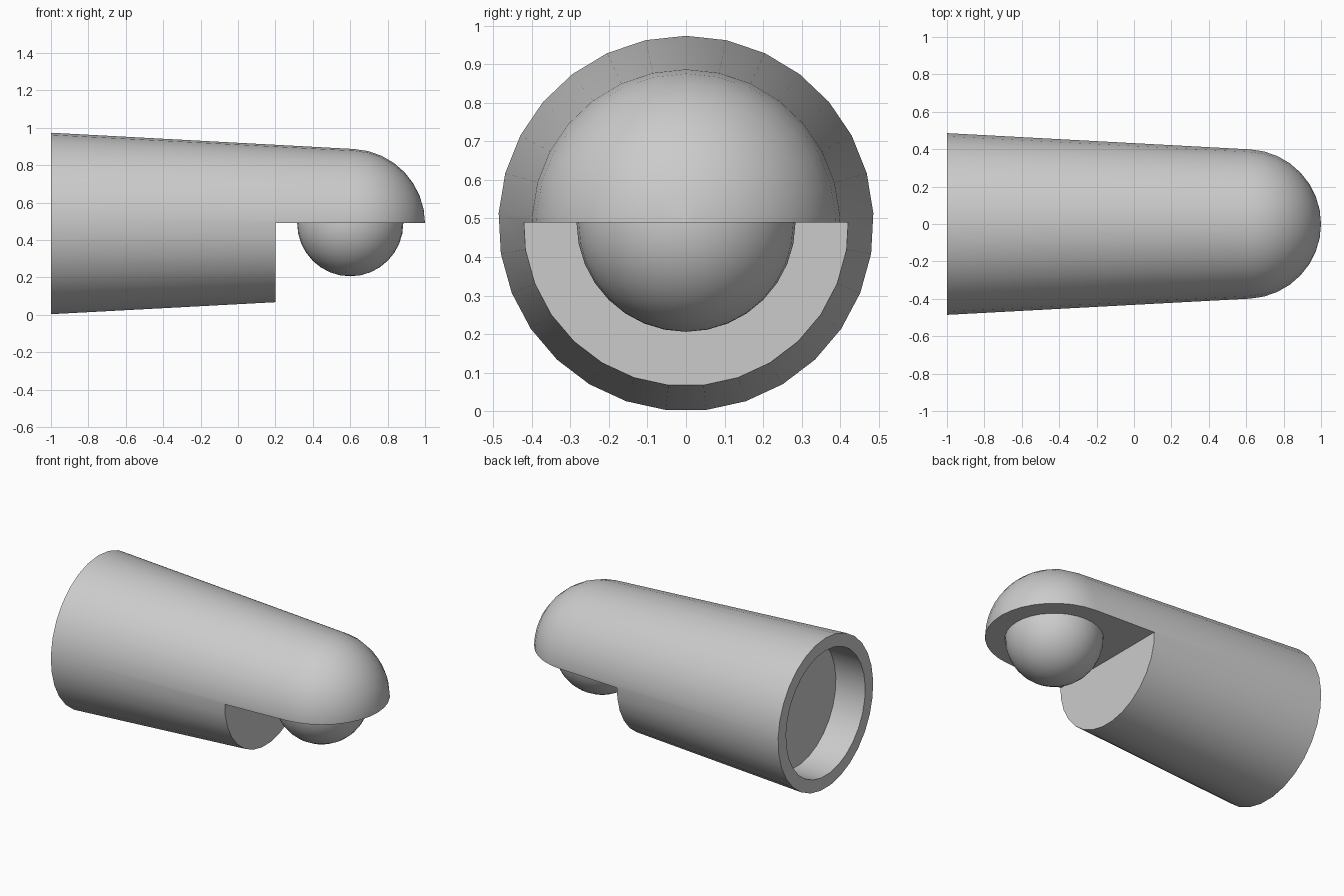
import bpy
import bmesh
from math import sin, cos, pi, radians
from mathutils import Vector

cube = bpy.data.objects.get("Cube")
if cube:
    bpy.data.objects.remove(cube, do_unlink=True)

AXIS_Z = 0.487     # height of the centre line
CUT_Z = 0.49       # underside of the hood
SIDES = 29

grey = bpy.data.materials.new("grey")
grey.use_nodes = True
grey.diffuse_color = (0.6, 0.6, 0.6, 1)
grey.node_tree.nodes["Principled BSDF"].inputs["Base Color"].default_value = (0.6, 0.6, 0.6, 1)


def lathe(name, profile):
    """Spin (x, radius) points around the long axis."""
    bm = bmesh.new()
    verts = [bm.verts.new((x, 0, r)) for x, r in profile]
    edges = [bm.edges.new(pair) for pair in zip(verts, verts[1:])]
    bmesh.ops.spin(bm, geom=verts + edges, cent=(0, 0, 0), axis=(1, 0, 0),
                   angle=2 * pi, steps=SIDES)
    bmesh.ops.remove_doubles(bm, verts=bm.verts, dist=0.0005)
    bmesh.ops.recalc_face_normals(bm, faces=bm.faces)
    mesh = bpy.data.meshes.new(name)
    bm.to_mesh(mesh)
    bm.free()
    obj = bpy.data.objects.new(name, mesh)
    obj.location.z = AXIS_Z
    bpy.context.collection.objects.link(obj)
    mesh.materials.append(grey)
    return obj


def smooth(obj):
    bpy.ops.object.select_all(action="DESELECT")
    obj.select_set(True)
    bpy.context.view_layer.objects.active = obj
    bpy.ops.object.shade_smooth_by_angle(angle=radians(30))


# Tapered housing: rear socket, cone wall, round nose
start = radians(87)
nose = [(0.6 + 0.4 * cos(start * (1 - i / 8)), 0.4 * sin(start * (1 - i / 8)))
        for i in range(9)]
nose[-1] = (1.0, 0.0)
housing = lathe("housing", [(-0.79, 0), (-0.79, 0.405), (-1, 0.405), (-1, 0.4865)] + nose)

# Notch under the nose
bpy.ops.mesh.primitive_cube_add(size=1, location=(0.2 + 0.5, 0, CUT_Z - 0.5))
cutter = bpy.context.object
cutter.name = "notch_cutter"
cutter.scale.y = 2
cutter.hide_render = True
cutter.data.materials.append(grey)
notch = housing.modifiers.new("notch", "BOOLEAN")
notch.operation = "DIFFERENCE"
notch.solver = "EXACT"
notch.object = cutter
bpy.context.view_layer.objects.active = housing
bpy.ops.object.modifier_apply(modifier=notch.name)
bpy.data.objects.remove(cutter, do_unlink=True)
smooth(housing)

# Ball half sunk into the hood
bpy.ops.mesh.primitive_uv_sphere_add(segments=32, ring_count=16, radius=0.284,
                                     location=(0.6, 0, CUT_Z))
ball = bpy.context.object
ball.name = "ball"
ball.data.materials.append(grey)
smooth(ball)
